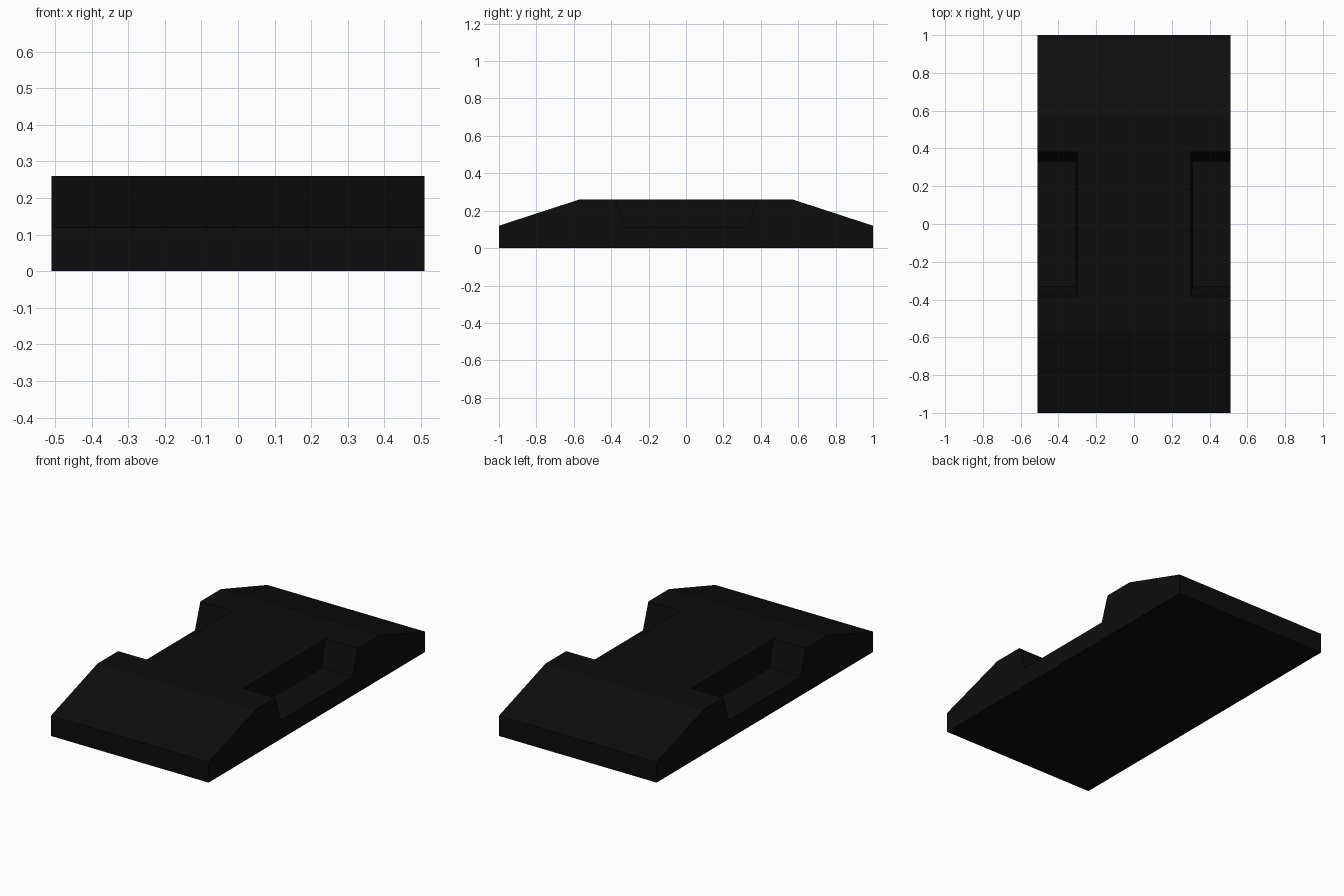
import bpy
import bmesh

cube = bpy.data.objects.get("Cube")
if cube:
    bpy.data.objects.remove(cube, do_unlink=True)

HALF_WIDTH, TOP, LIP = 0.51, 0.26, 0.12

black = bpy.data.materials.new("matte_black")
black.use_nodes = True
colour = (0.004, 0.004, 0.004, 1)
black.diffuse_color = colour
black.node_tree.nodes["Principled BSDF"].inputs["Base Color"].default_value = colour


def loft(name, ring_a, ring_b):
    """Closed solid between two matching rings of points."""
    bm = bmesh.new()
    a = [bm.verts.new(p) for p in ring_a]
    b = [bm.verts.new(p) for p in ring_b]
    bm.faces.new(a)
    bm.faces.new(b)
    for i in range(len(a)):
        j = (i + 1) % len(a)
        bm.faces.new((a[i], a[j], b[j], b[i]))
    bmesh.ops.recalc_face_normals(bm, faces=bm.faces)
    mesh = bpy.data.meshes.new(name)
    bm.to_mesh(mesh)
    bm.free()
    mesh.materials.append(black)
    obj = bpy.data.objects.new(name, mesh)
    bpy.context.collection.objects.link(obj)
    return obj


# Body: side profile with a ramp at each end
profile = [(-1, 0), (1, 0), (1, LIP), (0.57, TOP), (-0.57, TOP), (-1, LIP)]
body = loft("ramped_body",
            [(-HALF_WIDTH, y, z) for y, z in profile],
            [(HALF_WIDTH, y, z) for y, z in profile])


# Side recesses: tapered pockets, wider at the top, open to the outside
def pocket_ring(side, inner, half_length, z):
    return [(side * inner, -half_length, z), (side * 0.6, -half_length, z),
            (side * 0.6, half_length, z), (side * inner, half_length, z)]


for side, label in ((1, "left"), (-1, "right")):
    cutter = loft(label + "_recess_cutter",
                  pocket_ring(side, 0.31, 0.33, 0.11),
                  pocket_ring(side, 0.29, 0.43, 0.41))
    cutter.hide_render = True
    cutter.hide_set(True)
    cut = body.modifiers.new(label + "_recess", 'BOOLEAN')
    cut.operation = 'DIFFERENCE'
    cut.solver = 'EXACT'
    cut.object = cutter

# Bake the cuts and drop the cutters
bpy.context.view_layer.objects.active = body
body.select_set(True)
for modifier in list(body.modifiers):
    cutter = modifier.object
    bpy.ops.object.modifier_apply(modifier=modifier.name)
    bpy.data.objects.remove(cutter, do_unlink=True)
